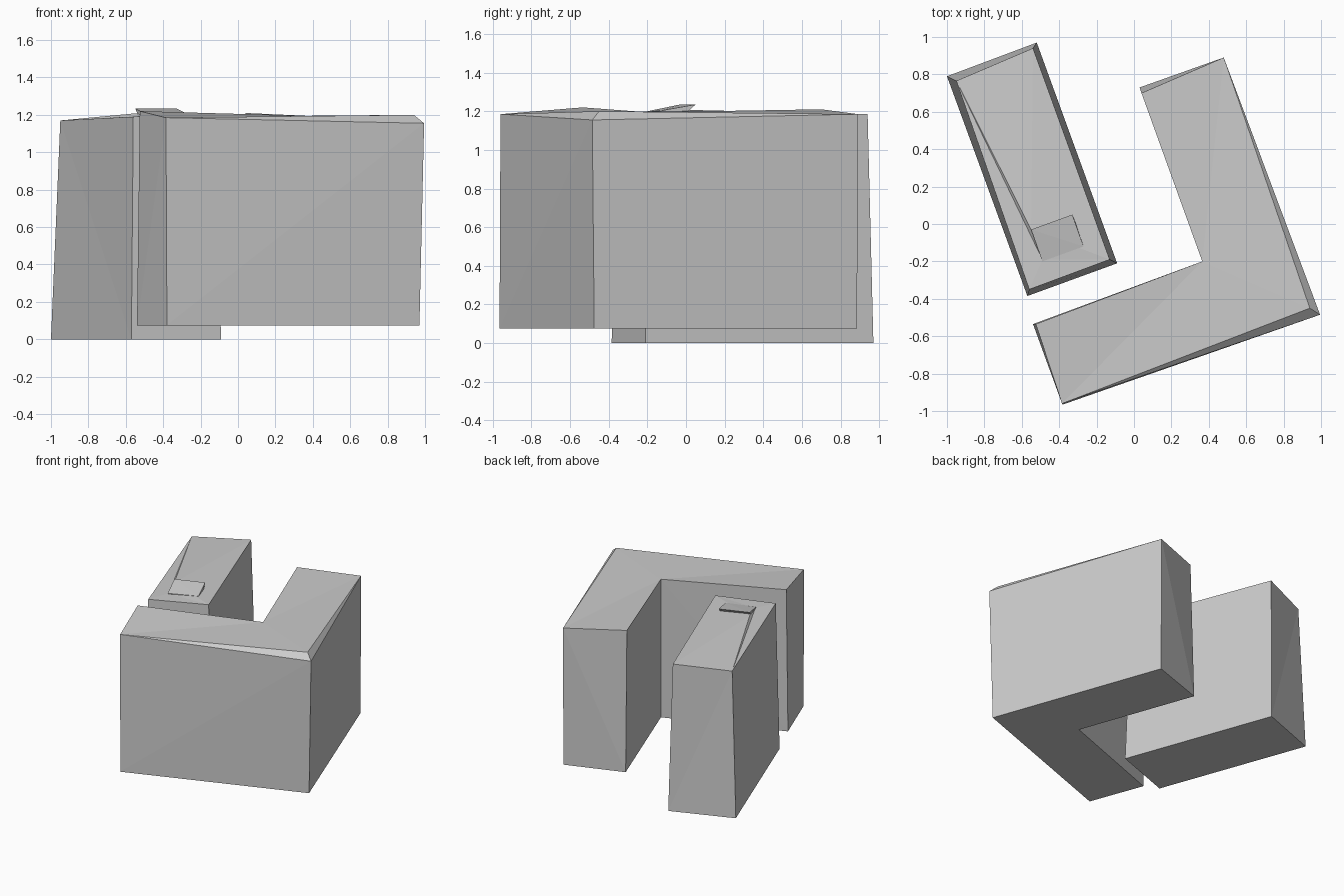
import bpy, bmesh

if "Cube" in bpy.data.objects:
    bpy.data.objects.remove(bpy.data.objects["Cube"])


def loft(name, rings, extra=(), roof=None):
    """Stack closed rings into walls, close the base, and cap with listed roof faces."""
    bm = bmesh.new()
    loops = [[bm.verts.new(p) for p in ring] for ring in rings]
    n = len(rings[0])
    bm.faces.new(loops[0][::-1])
    for low, high in zip(loops, loops[1:]):
        for i in range(n):
            j = (i + 1) % n
            bm.faces.new((low[i], low[j], high[j], high[i]))
    top = loops[-1] + [bm.verts.new(p) for p in extra]
    for face in roof or [range(n)]:
        bm.faces.new([top[i] for i in face])
    bmesh.ops.remove_doubles(bm, verts=bm.verts[:], dist=0.0005)
    bmesh.ops.triangulate(bm, faces=bm.faces[:])
    bmesh.ops.recalc_face_normals(bm, faces=bm.faces[:])
    mesh = bpy.data.meshes.new(name)
    bm.to_mesh(mesh)
    bm.free()
    obj = bpy.data.objects.new(name, mesh)
    bpy.context.collection.objects.link(obj)
    return obj


# L-shaped building: footprint, eaves, roof edge with a tapering slope at the outer corner
foot = [(-0.54, -0.535), (-0.38, -0.965), (0.97, -0.475),
        (0.48, 0.885), (0.03, 0.73), (0.365, -0.2)]
eaves = [(-0.525, -0.535, 1.22), (-0.385, -0.96, 1.185), (0.995, -0.485, 1.155),
         (0.48, 0.89, 1.185), (0.04, 0.70, 1.21), (0.365, -0.2, 1.195)]
roof_edge = list(eaves)
roof_edge[2] = (0.94, -0.45, 1.2)
loft("corner_building", [[(x, y, 0.075) for x, y in foot], eaves, roof_edge],
     roof=[(0, 1, 5), (1, 2, 5), (2, 3, 5), (3, 4, 5)])

# Straight building with tapered walls and a shallow crease in the roof
bar_foot = [(-1.0, 0.79), (-0.57, -0.385), (-0.09, -0.21), (-0.52, 0.97)]
bar_top = [(-0.95, 0.765, 1.17), (-0.56, -0.35, 1.19),
           (-0.13, -0.19, 1.2), (-0.54, 0.94, 1.185)]
loft("straight_building", [[(x, y, 0) for x, y in bar_foot], bar_top],
     extra=[(-0.55, -0.03, 1.208), (-0.49, -0.19, 1.195)],
     roof=[(0, 1, 5), (0, 5, 4), (1, 2, 5), (4, 5, 2), (0, 4, 3), (4, 2, 3)])

# Wedge-shaped roof vent, undercut at its raised back edge
vent_base = [(-0.49, -0.2, 1.19), (-0.27, -0.12, 1.19),
             (-0.31, 0.0, 1.19), (-0.53, -0.08, 1.19)]
vent_top = [(-0.49, -0.2, 1.2), (-0.27, -0.12, 1.205),
            (-0.33, 0.05, 1.235), (-0.55, -0.03, 1.235)]
loft("roof_vent", [vent_base, vent_top])
